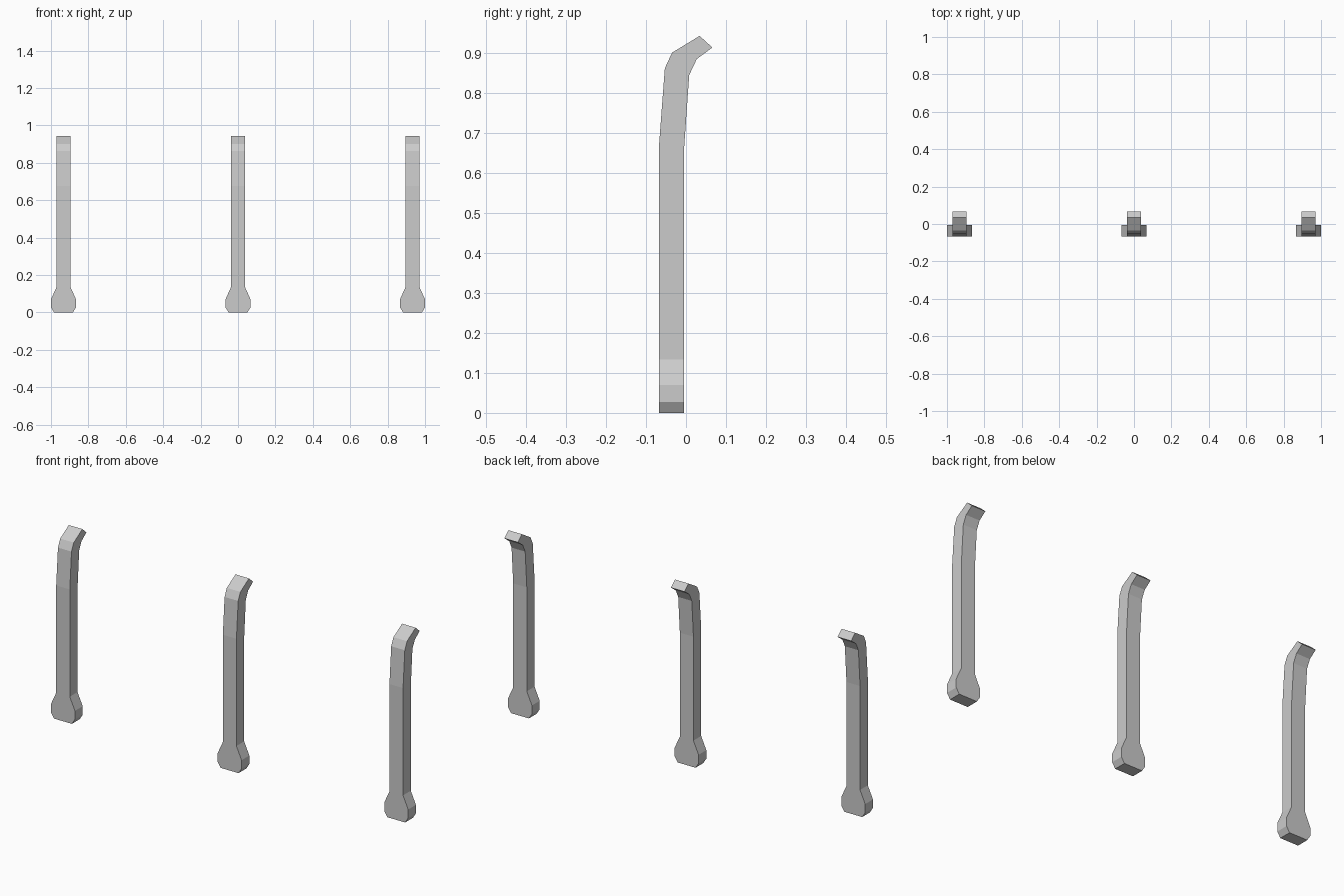
import bpy
import bmesh

if "Cube" in bpy.data.objects:
    bpy.data.objects.remove(bpy.data.objects["Cube"])

grey = bpy.data.materials.new("plain_grey")
grey.diffuse_color = (0.6, 0.6, 0.6, 1)
grey.use_nodes = True
grey.node_tree.nodes["Principled BSDF"].inputs["Base Color"].default_value = grey.diffuse_color

# Sections from foot to tip: half width, front (y, z), back (y, z)
FRONT, BACK = -0.067, -0.005
SECTIONS = [
    (0.050, (FRONT, 0.0), (BACK, 0.0)),
    (0.067, (FRONT, 0.027), (BACK, 0.027)),
    (0.067, (FRONT, 0.070), (BACK, 0.070)),
    (0.038, (FRONT, 0.134), (BACK, 0.134)),
    (0.038, (FRONT, 0.677), (BACK, 0.660)),
    (0.038, (-0.053, 0.863), (0.008, 0.846)),
    (0.038, (-0.035, 0.902), (0.027, 0.886)),
    (0.038, (0.034, 0.944), (0.066, 0.915)),
]


def bent_post(name, x):
    """Square bar with a flared foot and a bent-back tip."""
    bm = bmesh.new()
    rings = []
    for w, (fy, fz), (by, bz) in SECTIONS:
        rings.append([bm.verts.new(p) for p in
                      ((-w, fy, fz), (w, fy, fz), (w, by, bz), (-w, by, bz))])
    for a, b in zip(rings, rings[1:]):
        for i in range(4):
            j = (i + 1) % 4
            bm.faces.new((a[i], a[j], b[j], b[i]))
    bm.faces.new(rings[0][::-1])
    bm.faces.new(rings[-1])
    bmesh.ops.recalc_face_normals(bm, faces=bm.faces)
    mesh = bpy.data.meshes.new(name)
    bm.to_mesh(mesh)
    bm.free()
    mesh.materials.append(grey)
    obj = bpy.data.objects.new(name, mesh)
    obj.location.x = x
    bpy.context.collection.objects.link(obj)


# Row of three identical posts
for name, x in (("left_post", -0.933), ("middle_post", 0.0), ("right_post", 0.933)):
    bent_post(name, x)
